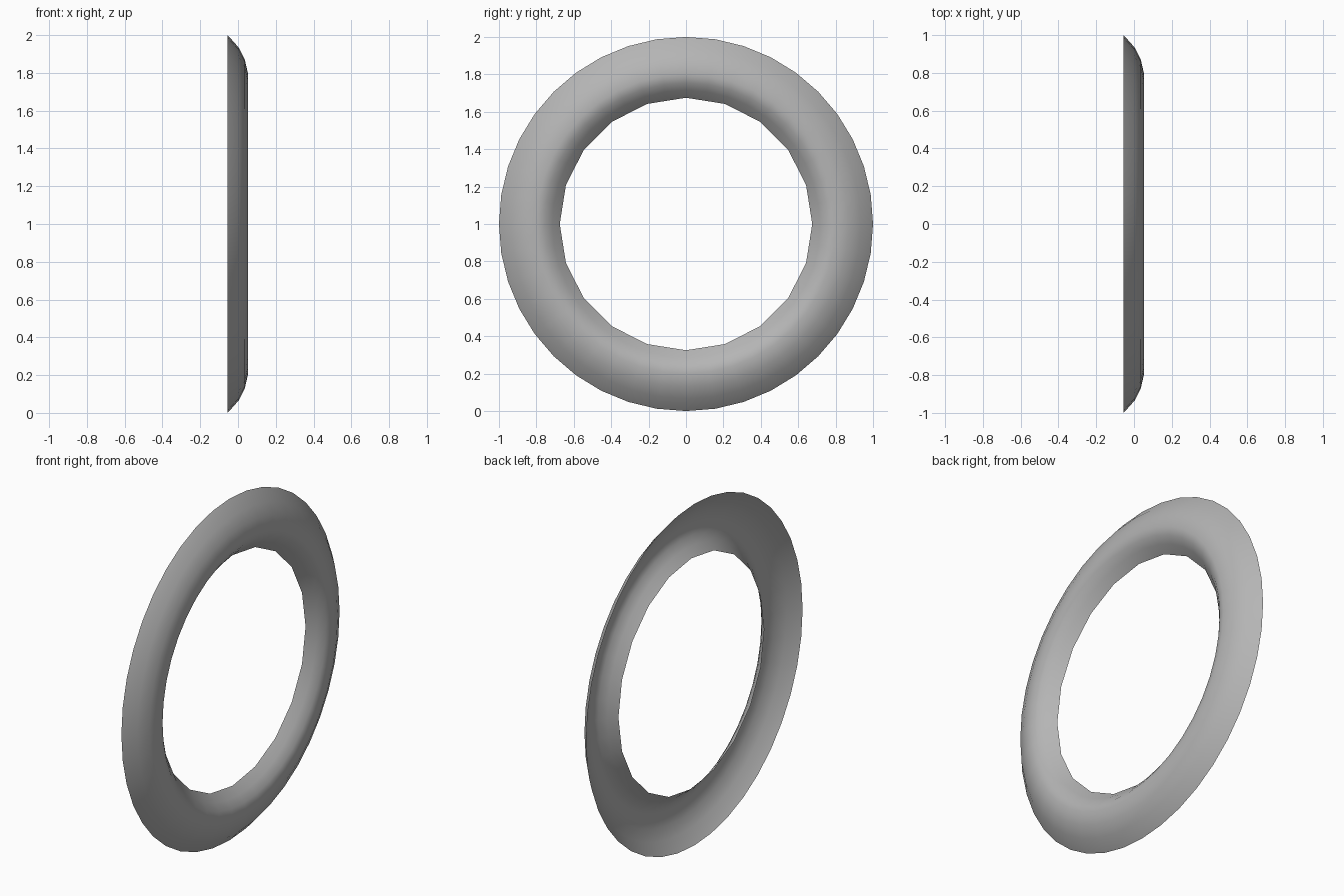
import bpy, bmesh
from math import sin, cos, pi

if "Cube" in bpy.data.objects:
    bpy.data.objects.remove(bpy.data.objects["Cube"])

# Open half-round ring: profile as (radius, x), outer rim over the crest to inner rim
PROFILE = [(1.0, -0.055), (0.935, 0.003), (0.87, 0.036), (0.80, 0.052),
           (0.755, 0.040), (0.715, 0.009), (0.675, -0.035)]
SIDES = 40

bm = bmesh.new()
rings = []
for i, (r, x) in enumerate(PROFILE):
    ring = []
    for k in range(SIDES):
        a = 2 * pi * k / SIDES
        # the inner rim has only half as many corners
        rr = r * cos(2 * pi / SIDES) if i == len(PROFILE) - 1 and k % 2 else r
        ring.append(bm.verts.new((x, rr * sin(a), 1 + rr * cos(a))))
    rings.append(ring)

# Skin neighbouring rings, normals towards +x
for a, b in zip(rings, rings[1:]):
    for k in range(SIDES):
        n = (k + 1) % SIDES
        f = bm.faces.new((a[k], b[k], b[n], a[n]))
        f.smooth = True
bm.normal_update()
if sum(f.normal.x for f in bm.faces) < 0:
    bmesh.ops.reverse_faces(bm, faces=bm.faces[:])

mesh = bpy.data.meshes.new("trim_ring")
bm.to_mesh(mesh)
bm.free()

# Dark grey finish
grey = bpy.data.materials.new("dark_grey")
grey.diffuse_color = (0.46, 0.46, 0.46, 1)
grey.use_nodes = True
grey.node_tree.nodes["Principled BSDF"].inputs["Base Color"].default_value = grey.diffuse_color
mesh.materials.append(grey)
bpy.context.collection.objects.link(bpy.data.objects.new("trim_ring", mesh))
